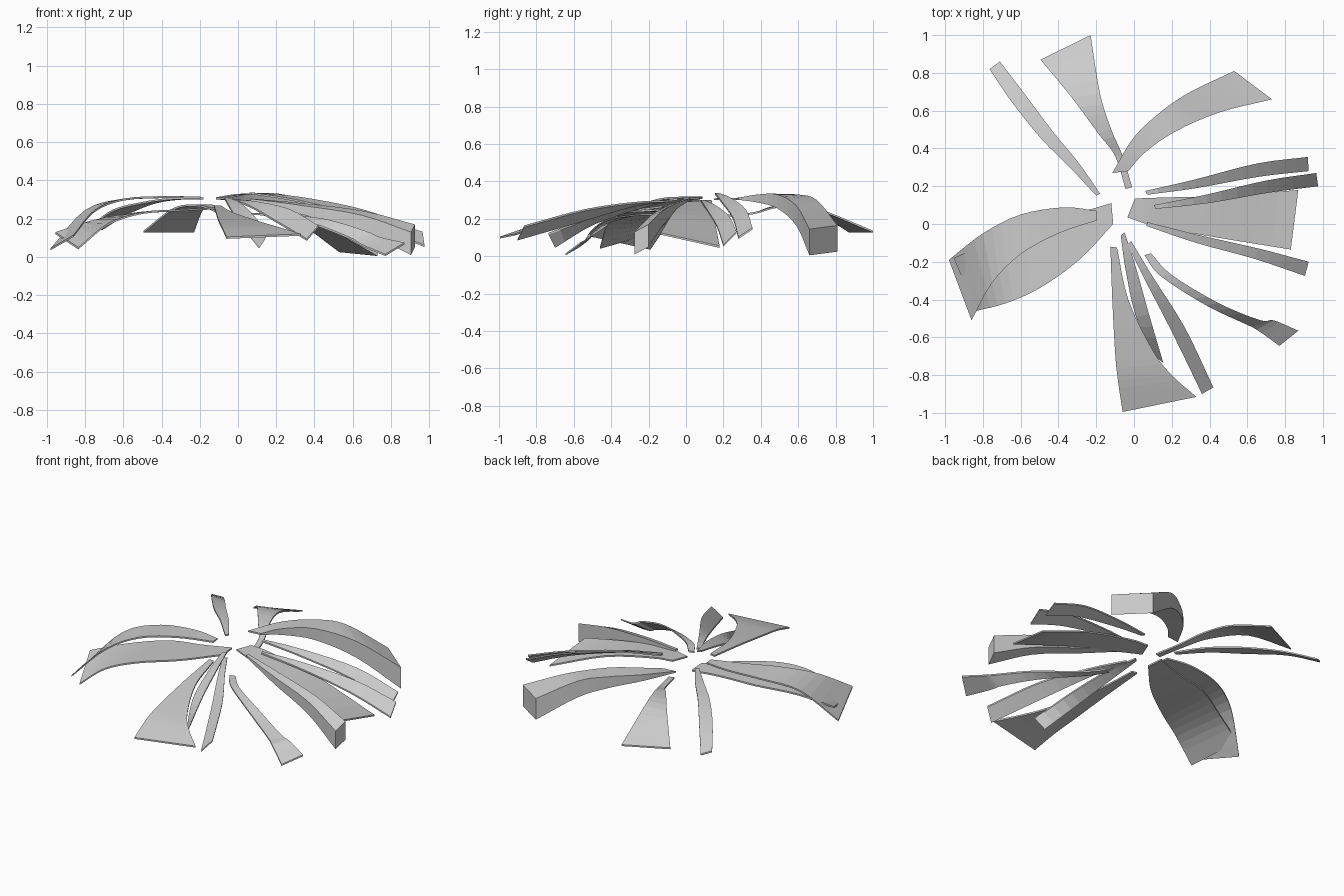
import bpy
from mathutils import Vector


def spline(pts, n=4):
    # Catmull-Rom through a short list of points
    ext = [2 * pts[0] - pts[1]] + pts + [2 * pts[-1] - pts[-2]]
    out = []
    for i in range(1, len(ext) - 2):
        a, b, c, d = ext[i - 1:i + 3]
        for k in range(n):
            t = k / n
            out.append(0.5 * (2 * b + (c - a) * t + (2 * a - 5 * b + 4 * c - d) * t ** 2
                              + (3 * b - a - 3 * c + d) * t ** 3))
    return out + [pts[-1]]


def leaf(name, stations, end_thick=0.01, start_thick=0.01):
    # station: left x, left y, right x, right y, mid height, tilt (left edge raised)
    left = spline([Vector((s[0], s[1], s[4] + s[5])) for s in stations])
    right = spline([Vector((s[2], s[3], s[4] - s[5])) for s in stations])
    verts, faces, n = [], [], len(left)
    for i, (l, r) in enumerate(zip(left, right)):
        down = Vector((0, 0, start_thick + (end_thick - start_thick) * i / (n - 1)))
        verts += [l, r, r - down, l - down]
    for i in range(n - 1):
        for k in range(4):
            a, b = i * 4 + k, i * 4 + (k + 1) % 4
            faces.append((a, b, b + 4, a + 4))
    e = (n - 1) * 4
    faces += [(3, 2, 1, 0), (e, e + 1, e + 2, e + 3)]
    mesh = bpy.data.meshes.new(name)
    mesh.from_pydata(verts, [], faces)
    mesh.update()
    ob = bpy.data.objects.new(name, mesh)
    bpy.context.collection.objects.link(ob)


# back leaves
leaf("leaf_back_left_narrow", [
    (-.20, .15, -.18, .16, .31, 0), (-.34, .30, -.29, .32, .31, 0),
    (-.49, .45, -.43, .49, .29, 0), (-.65, .65, -.58, .69, .24, .01),
    (-.765, .82, -.71, .86, .16, .01)])
leaf("leaf_back_left_flared", [
    (-.045, .185, -.01, .195, .22, 0), (-.10, .36, -.06, .36, .235, 0),
    (-.19, .48, -.12, .50, .27, 0), (-.33, .67, -.18, .69, .26, 0),
    (-.495, .87, -.23, 1.0, .137, 0)])
leaf("leaf_back_right_thick", [
    (-.115, .27, -.03, .28, .312, 0), (0, .46, .06, .38, .33, 0),
    (.15, .60, .22, .49, .33, 0), (.30, .70, .45, .59, .285, .015),
    (.53, .81, .73, .66, .155, .01)], .14)

# right leaves
leaf("leaf_right_narrow_upper", [
    (.06, .175, .07, .155, .338, 0), (.32, .235, .33, .19, .305, .01),
    (.65, .32, .66, .25, .23, .02), (.92, .355, .925, .28, .128, .025)])
leaf("leaf_right_narrow_lower", [
    (.105, .10, .115, .08, .30, 0), (.38, .155, .39, .11, .265, .01),
    (.70, .23, .71, .165, .19, .025), (.965, .27, .975, .20, .097, .035)])
leaf("leaf_right_wide", [
    (.005, .135, -.035, .035, .30, 0), (.15, .14, .12, -.015, .285, 0),
    (.48, .15, .43, -.07, .22, -.01), (.87, .18, .83, -.135, .09, -.035)])
leaf("leaf_right_thick", [
    (.07, .01, .065, -.01, .305, 0), (.35, -.06, .33, -.10, .275, .005),
    (.66, -.13, .64, -.185, .23, .01), (.925, -.20, .905, -.275, .15, .02)], .12)

# front leaves
leaf("leaf_front_right_wavy", [
    (.09, -.155, .055, -.165, .23, 0), (.20, -.27, .14, -.275, .225, 0),
    (.45, -.42, .38, -.43, .19, .01), (.67, -.51, .58, -.525, .12, .015),
    (.74, -.51, .65, -.56, .085, .02), (.87, -.565, .77, -.645, .045, .03)])
leaf("leaf_front_narrow", [
    (-.015, -.09, -.035, -.11, .30, 0), (.10, -.28, .06, -.30, .28, .01),
    (.27, -.55, .20, -.57, .22, .03), (.42, -.865, .36, -.90, .13, .035)])
leaf("leaf_front_pointed", [
    (-.05, -.045, -.07, -.06, .31, 0), (.01, -.23, -.045, -.24, .275, .01),
    (.08, -.48, .01, -.49, .20, .02), (.155, -.735, .11, -.70, .09, .035)])
leaf("leaf_front_wide", [
    (-.09, -.125, -.125, -.12, .27, 0), (-.03, -.40, -.115, -.40, .235, 0),
    (.10, -.67, -.10, -.68, .19, 0), (.20, -.80, -.085, -.83, .16, 0),
    (.33, -.915, -.06, -.995, .113, .008)])

# left leaves, overlapping and crossing near the tip
leaf("leaf_left_upper", [
    (-.195, .02, -.20, .07, .315, 0), (-.40, -.05, -.37, .088, .318, 0),
    (-.60, -.16, -.60, .05, .305, 0), (-.75, -.31, -.80, -.05, .245, 0),
    (-.86, -.51, -.98, -.19, .08, .035)])
leaf("leaf_left_lower", [
    (-.11, 0, -.12, .11, .26, 0), (-.29, -.19, -.30, .06, .25, 0),
    (-.50, -.34, -.52, .02, .235, 0), (-.68, -.42, -.75, -.09, .185, -.01),
    (-.835, -.46, -.955, -.18, .09, -.04)])
